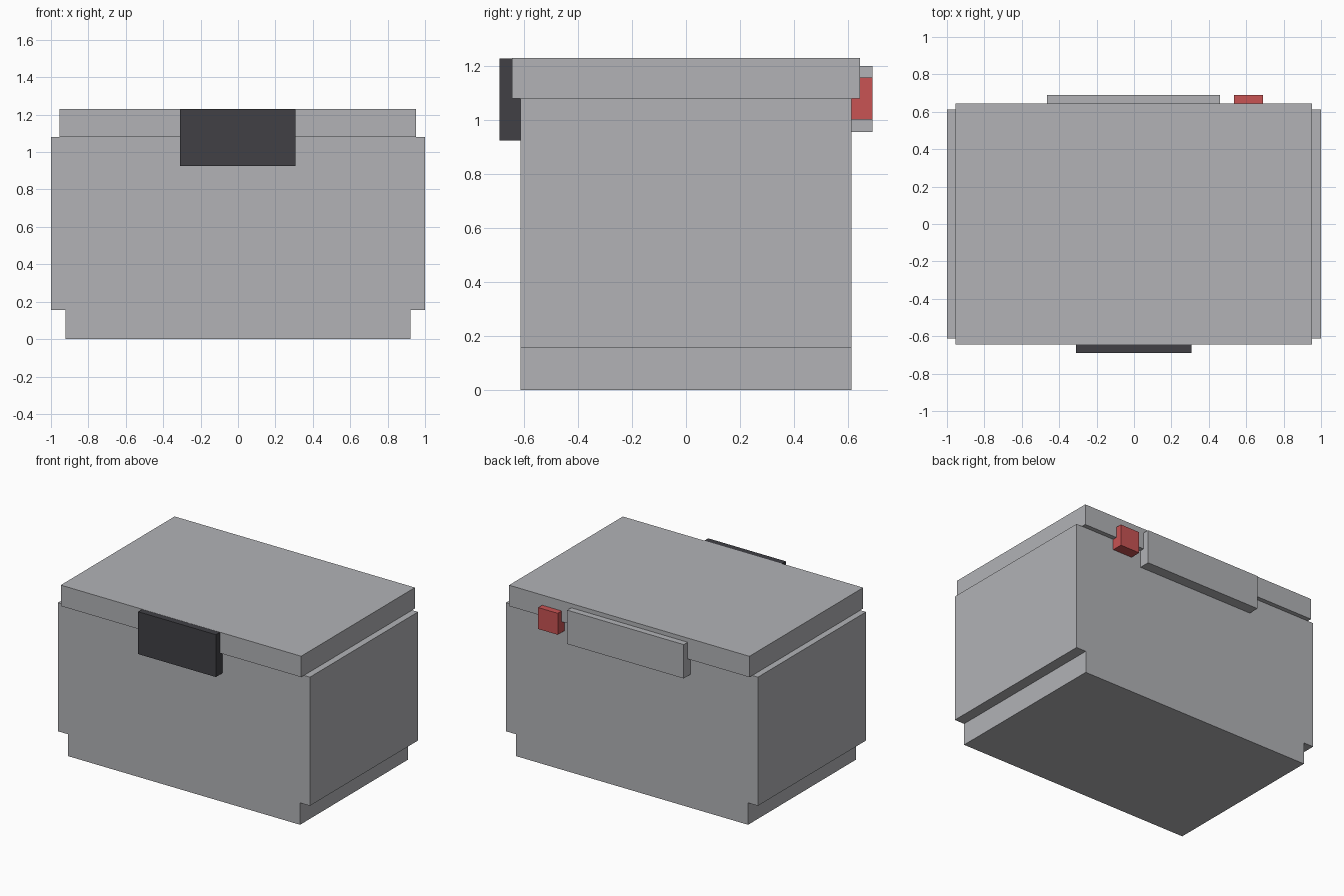
import bpy
import bmesh
from mathutils import Vector

cube = bpy.data.objects.get("Cube")
if cube:
    bpy.data.objects.remove(cube, do_unlink=True)


def make_material(name, rgb):
    mat = bpy.data.materials.new(name)
    mat.use_nodes = True
    mat.diffuse_color = (*rgb, 1)
    mat.node_tree.nodes["Principled BSDF"].inputs["Base Color"].default_value = (*rgb, 1)
    return mat


grey = make_material("light grey", (0.445, 0.45, 0.47))
dark = make_material("charcoal", (0.052, 0.051, 0.06))
red = make_material("red", (0.58, 0.087, 0.087))


def box(name, low, high, mat):
    """Axis-aligned box between two opposite corners."""
    low, high = Vector(low), Vector(high)
    bm = bmesh.new()
    bmesh.ops.create_cube(bm, size=1)
    bmesh.ops.scale(bm, vec=high - low, verts=bm.verts)
    mesh = bpy.data.meshes.new(name)
    bm.to_mesh(mesh)
    bm.free()
    mesh.materials.append(mat)
    obj = bpy.data.objects.new(name, mesh)
    obj.location = (low + high) / 2
    bpy.context.collection.objects.link(obj)
    return obj


# Case: narrow foot, wide body and overhanging lid
box("foot", (-0.922, -0.613, 0), (0.922, 0.613, 0.157), grey)
box("body", (-1, -0.613, 0.157), (1, 0.613, 1.08), grey)
box("lid", (-0.955, -0.645, 1.08), (0.953, 0.645, 1.23), grey)

# Front latch, with its top a hair under the lid surface
box("front_latch", (-0.309, -0.69, 0.925), (0.307, -0.6, 1.229), dark)

# Back fittings
box("back_hinge", (-0.465, 0.6, 0.957), (0.46, 0.69, 1.2), grey)
box("back_terminal", (0.535, 0.6, 1.003), (0.69, 0.69, 1.157), red)
